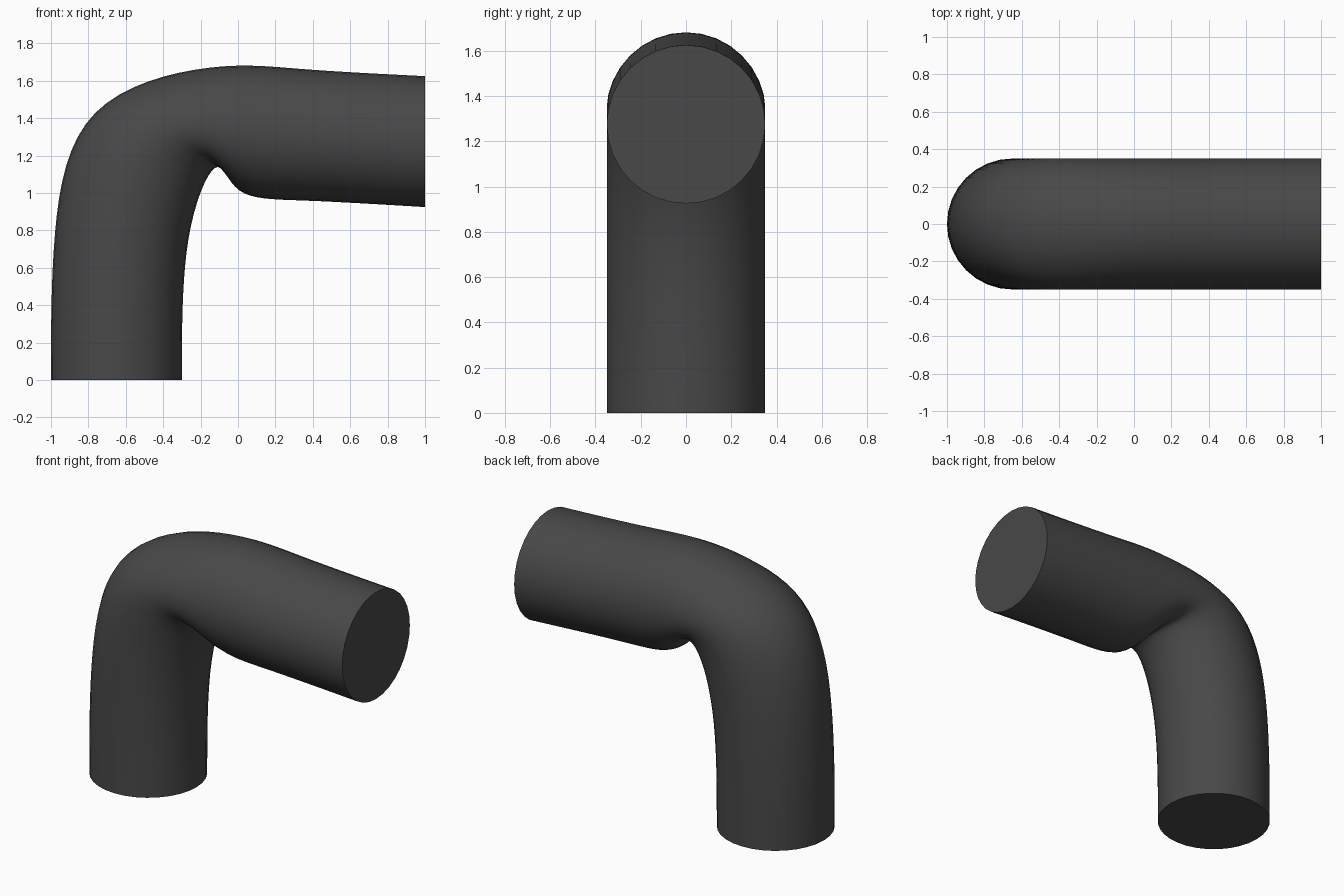
import bpy, bmesh, math
from mathutils import Vector

if "Cube" in bpy.data.objects:
    bpy.data.objects.remove(bpy.data.objects["Cube"])

SIDES, STEPS, HALF_WIDTH = 32, 8, 0.35

# Control rings of the bent pipe: outer (x, z) and inner (x, z) ends of each ring
RINGS = [
    ((-1.00, 0.00), (-0.30, 0.00)),
    ((-1.00, 0.80), (-0.30, 0.80)),
    ((-0.87, 1.515), (-0.10, 1.26)),
    ((-0.10, 1.71), (-0.04, 0.965)),
    ((0.30, 1.66), (0.30, 0.967)),
    ((1.00, 1.625), (1.00, 0.925)),
]


def spline(points):
    """Uniform cubic B-spline that starts and ends on its end points."""
    p = [Vector(q) for q in points]
    p = [2 * p[0] - p[1]] + p + [2 * p[-1] - p[-2]]
    out = []
    for i in range(len(p) - 3):
        for k in range(STEPS + (i == len(p) - 4)):
            t = k / STEPS
            w = ((1 - t) ** 3, 3 * t**3 - 6 * t**2 + 4,
                 -3 * t**3 + 3 * t**2 + 3 * t + 1, t**3)
            out.append(sum((p[i + j] * w[j] for j in range(4)), Vector((0, 0))) / 6)
    return out


outer = spline([r[0] for r in RINGS])
inner = spline([r[1] for r in RINGS])

# Loft elliptical rings between the outer and inner curves
bm = bmesh.new()
loops = []
for o, n in zip(outer, inner):
    mid, half = (o + n) / 2, (o - n) / 2
    ring = []
    for s in range(SIDES):
        a = math.tau * s / SIDES
        q = mid + half * math.cos(a)
        ring.append(bm.verts.new((q.x, HALF_WIDTH * math.sin(a), q.y)))
    loops.append(ring)
for a, b in zip(loops, loops[1:]):
    for s in range(SIDES):
        t = (s + 1) % SIDES
        bm.faces.new((a[s], a[t], b[t], b[s]))

# Flat end caps
bm.faces.new(loops[0])
bm.faces.new(loops[-1])
bmesh.ops.recalc_face_normals(bm, faces=bm.faces)

mesh = bpy.data.meshes.new("bent_pipe")
bm.to_mesh(mesh)
bm.free()
pipe = bpy.data.objects.new("bent_pipe", mesh)
bpy.context.collection.objects.link(pipe)

dark = bpy.data.materials.new("dark grey")
dark.diffuse_color = (0.065, 0.065, 0.065, 1)
dark.use_nodes = True
dark.node_tree.nodes["Principled BSDF"].inputs["Base Color"].default_value = dark.diffuse_color
mesh.materials.append(dark)

# Smooth walls with sharp cap edges
bpy.context.view_layer.objects.active = pipe
pipe.select_set(True)
bpy.ops.object.shade_smooth_by_angle(angle=math.radians(50))
